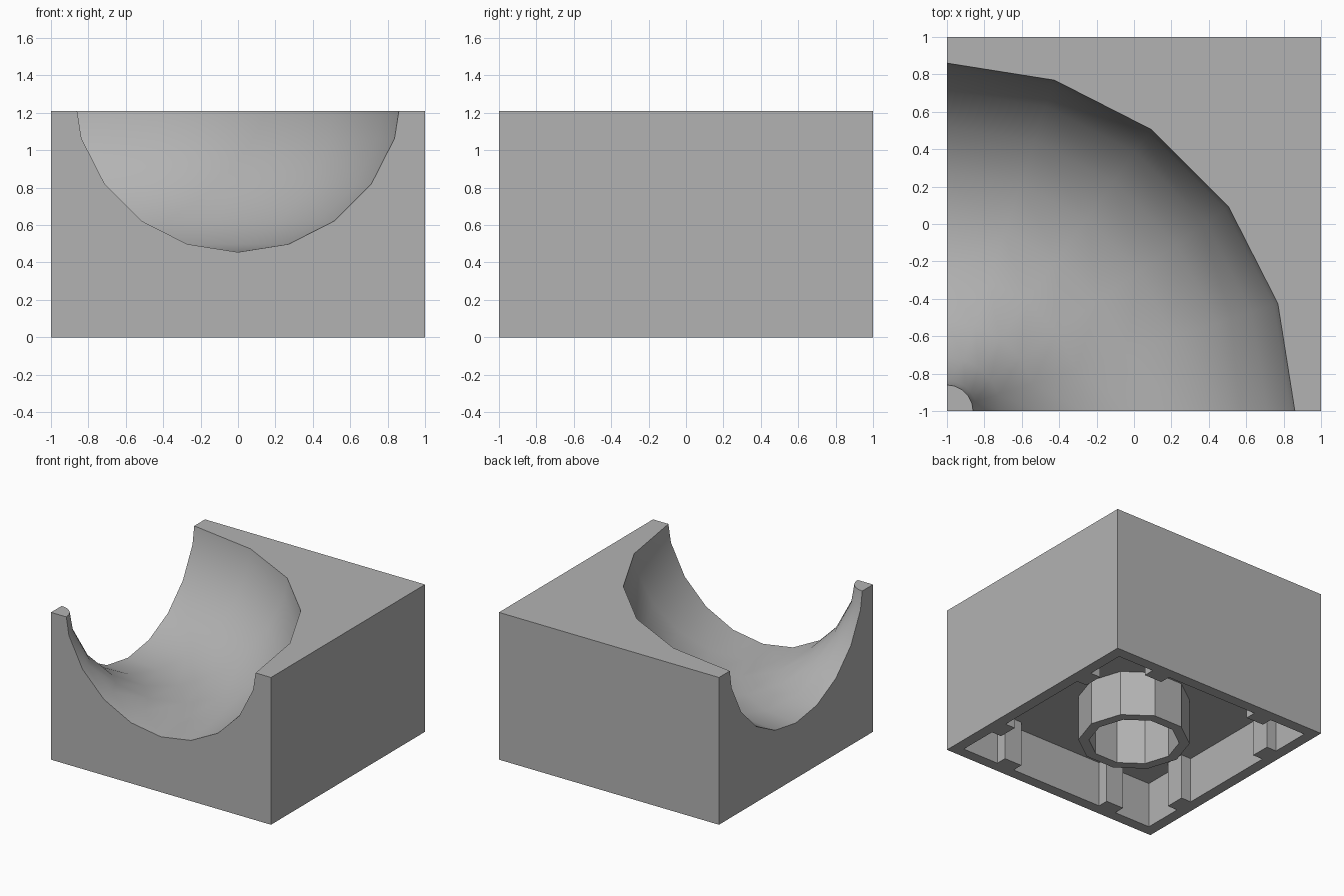
import bpy, bmesh, math
from mathutils import Matrix, Vector

old = bpy.data.objects.get("Cube")
if old:
    bpy.data.objects.remove(old, do_unlink=True)

HEIGHT, CEILING, WALL = 1.21, 0.375, 0.09

grey = bpy.data.materials.new("plain grey")
grey.use_nodes = True
grey.diffuse_color = (0.45, 0.45, 0.45, 1)
grey.node_tree.nodes["Principled BSDF"].inputs["Base Color"].default_value = (0.45, 0.45, 0.45, 1)


def make(name, bm):
    bmesh.ops.recalc_face_normals(bm, faces=bm.faces[:])
    mesh = bpy.data.meshes.new(name)
    bm.to_mesh(mesh)
    bm.free()
    mesh.materials.append(grey)
    obj = bpy.data.objects.new(name, mesh)
    bpy.context.collection.objects.link(obj)
    return obj


def box(name, low, high):
    bm = bmesh.new()
    low, high = Vector(low), Vector(high)
    size = Matrix.Diagonal((*(high - low), 1))
    bmesh.ops.create_cube(bm, size=1, matrix=Matrix.Translation((low + high) / 2) @ size)
    return make(name, bm)


def lathe(name, profile, centre, steps):
    """Spin a closed (radius, z) profile around a vertical axis."""
    bm = bmesh.new()
    rings = []
    for i in range(steps):
        a = math.tau * i / steps
        rings.append([bm.verts.new((centre[0] + r * math.cos(a), centre[1] + r * math.sin(a), z))
                      for r, z in profile])
    count = len(profile)
    for i in range(steps):
        a, b = rings[i], rings[(i + 1) % steps]
        for j in range(count):
            k = (j + 1) % count
            bm.faces.new((a[j], b[j], b[k], a[k]))
    return make(name, bm)


def cut(target, cutter):
    mod = target.modifiers.new(cutter.name, "BOOLEAN")
    mod.operation, mod.solver, mod.object = "DIFFERENCE", "EXACT", cutter
    bpy.context.view_layer.objects.active = target
    bpy.ops.object.modifier_apply(modifier=mod.name)
    bpy.data.objects.remove(cutter, do_unlink=True)


# Block with a curved channel in the top and a hollow underside
block = box("block", (-1, -1, 0), (1, 1, HEIGHT))
inner = 1 - WALL
cut(block, box("cavity", (-inner, -inner, -0.2), (inner, inner, CEILING)))
circle = [(1 + 0.88 * math.sin(math.tau * i / 20), 1.335 - 0.88 * math.cos(math.tau * i / 20))
          for i in range(20)]
cut(block, lathe("channel", circle, (-1, -1), 20))
bpy.ops.object.select_all(action="DESELECT")
block.select_set(True)
bpy.context.view_layer.objects.active = block
bpy.ops.object.shade_smooth_by_angle(angle=math.radians(30))

# Central tube under the block
lathe("underside_tube", [(0.42, 0), (0.42, CEILING), (0.34, CEILING), (0.34, 0)], (0, 0), 10)

# Two grip ribs on each inner wall
for turn in range(4):
    for side in (-0.5, 0.5):
        rib = box("grip_rib", (0.82, side - 0.08, 0), (inner, side + 0.08, CEILING))
        rib.data.transform(Matrix.Rotation(turn * math.pi / 2, 4, "Z"))
